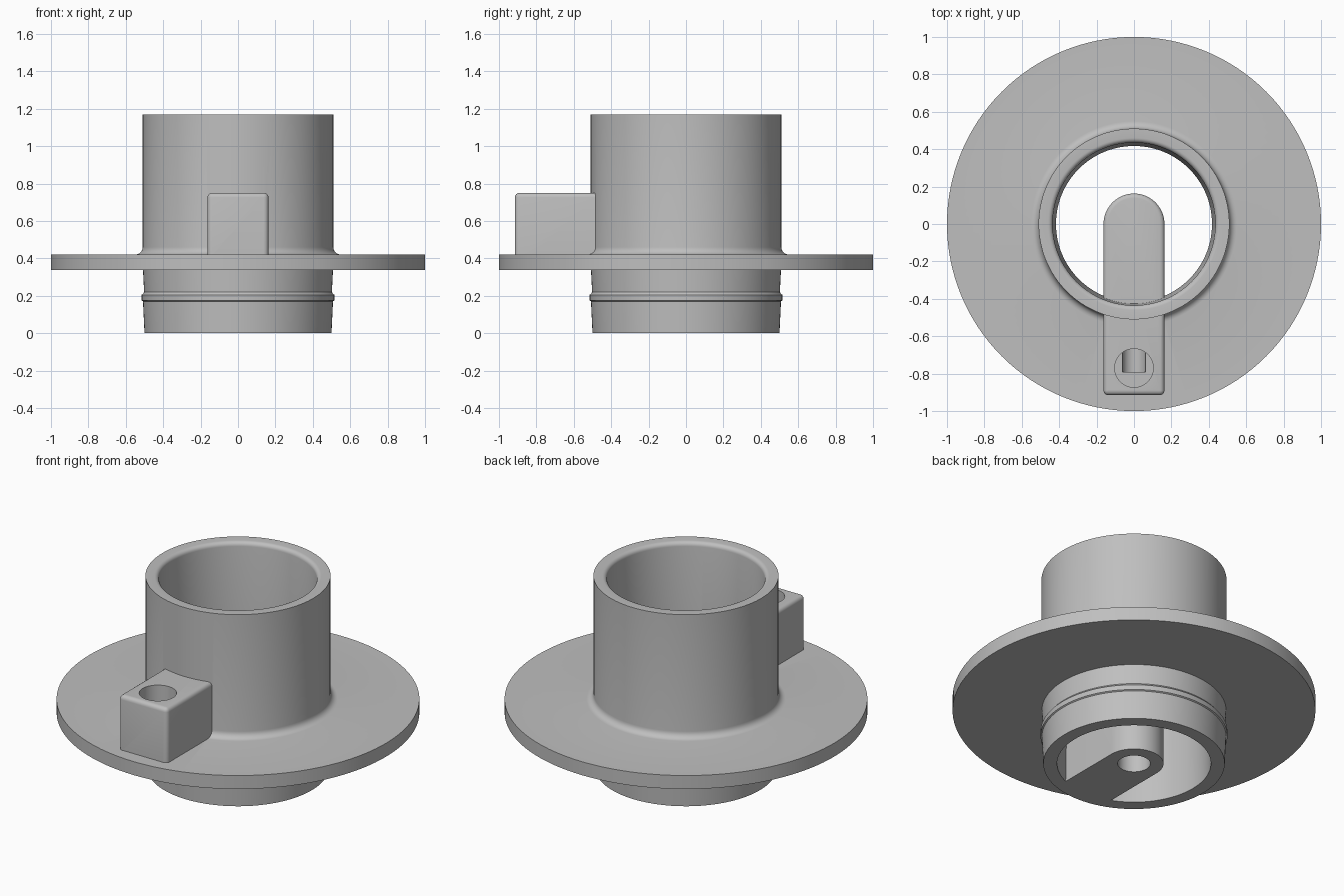
import bpy, bmesh
from math import cos, sin, pi
from mathutils import Matrix

cube = bpy.data.objects.get("Cube")
if cube:
    bpy.data.objects.remove(cube, do_unlink=True)

grey = bpy.data.materials.new("plain grey")
grey.use_nodes = True
colour = (0.52, 0.52, 0.52, 1)
grey.diffuse_color = colour
grey.node_tree.nodes["Principled BSDF"].inputs["Base Color"].default_value = colour


def make_object(name, bm):
    bmesh.ops.recalc_face_normals(bm, faces=bm.faces)
    mesh = bpy.data.meshes.new(name)
    bm.to_mesh(mesh)
    bm.free()
    mesh.materials.append(grey)
    obj = bpy.data.objects.new(name, mesh)
    bpy.context.collection.objects.link(obj)
    return obj


def arc(cx, cy, r, start, end, steps):
    angles = [start + (end - start) * i / steps for i in range(steps + 1)]
    return [(cx + r * cos(a), cy + r * sin(a)) for a in angles]


def lathe(name, profile, sides):
    """Spin a closed radius/height profile around the z axis."""
    bm = bmesh.new()
    rings = [[bm.verts.new((r * cos(2 * pi * i / sides), r * sin(2 * pi * i / sides), z))
              for r, z in profile] for i in range(sides)]
    n = len(profile)
    for i in range(sides):
        a, b = rings[i], rings[(i + 1) % sides]
        for j in range(n):
            k = (j + 1) % n
            bm.faces.new((a[j], b[j], b[k], a[k]))
    return make_object(name, bm)


def cylinder(name, radius, start, length, turn=0):
    """Cylinder growing from a start point along z, turned about x."""
    bm = bmesh.new()
    place = (Matrix.Translation(start) @ Matrix.Rotation(turn, 4, "X")
             @ Matrix.Translation((0, 0, length / 2)))
    bmesh.ops.create_cone(bm, cap_ends=True, segments=48, radius1=radius,
                          radius2=radius, depth=length, matrix=place)
    return make_object(name, bm)


def combine(target, other, operation):
    """Apply a boolean to the target and remove the other solid."""
    mod = target.modifiers.new("join", "BOOLEAN")
    mod.operation, mod.solver, mod.object = operation, "EXACT", other
    graph = bpy.context.evaluated_depsgraph_get()
    mesh = bpy.data.meshes.new_from_object(target.evaluated_get(graph))
    target.modifiers.clear()
    target.data = mesh
    bpy.data.objects.remove(other, do_unlink=True)


# Tube, flange, sealing bead and fillet as one turned profile
outside = [(0.5, 0), (0.508, 0.17), (0.515, 0.175), (0.515, 0.205), (0.507, 0.212),
           (0.502, 0.22), (0.508, 0.338), (1, 0.338), (1, 0.42)]
fillet = arc(0.55, 0.46, 0.04, -pi / 2, -pi, 6)
lip = arc(0.46, 1.145, 0.025, pi / 2, pi, 5)
inside = [(0.417, 0.34), (0.424, 0)]
body = lathe("flanged_tube", outside + fillet + [(0.51, 1.17)] + lip + inside, 128)

# Arm: round inner end at the axis, square outer end
half, top = 0.163, 0.75
corner = 0.025
outline = (arc(0, 0, half, 0, pi, 24)
           + arc(-half + corner, -0.915 + corner, corner, pi, 1.5 * pi, 4)
           + arc(half - corner, -0.915 + corner, corner, 1.5 * pi, 2 * pi, 4))
bm = bmesh.new()
base = bm.faces.new([bm.verts.new((x, y, 0)) for x, y in outline])
grown = bmesh.ops.extrude_face_region(bm, geom=[base])["geom"]
for v in grown:
    if isinstance(v, bmesh.types.BMVert):
        v.co.z = top
rim = [e for e in bm.edges if all(v.co.z > top - 0.01 for v in e.verts)]
bmesh.ops.bevel(bm, geom=rim, offset=0.024, segments=4, profile=0.5, affect="EDGES")
arm = make_object("arm", bm)

# Remove the arm below the flange outside the tube
bm = bmesh.new()
bmesh.ops.create_cube(bm, size=1, matrix=Matrix.Translation((0, -0.96, -0.12))
                      @ Matrix.Diagonal((1, 1, 1, 1)))
combine(arm, make_object("under_cutter", bm), "DIFFERENCE")
combine(body, arm, "UNION")

# Elbow passage: upper socket, cross channel, lower socket
combine(body, cylinder("top_bore", 0.103, (0, -0.77, 0.5), 0.4), "DIFFERENCE")
combine(body, cylinder("cross_bore", 0.062, (0, -0.79, 0.5), 0.8, -pi / 2), "DIFFERENCE")
combine(body, cylinder("bottom_bore", 0.09, (0, 0, -0.1), 0.65), "DIFFERENCE")

# Smooth shading with crisp corners
bpy.ops.object.select_all(action="DESELECT")
body.select_set(True)
bpy.context.view_layer.objects.active = body
bpy.ops.object.shade_smooth_by_angle(angle=pi / 6)
